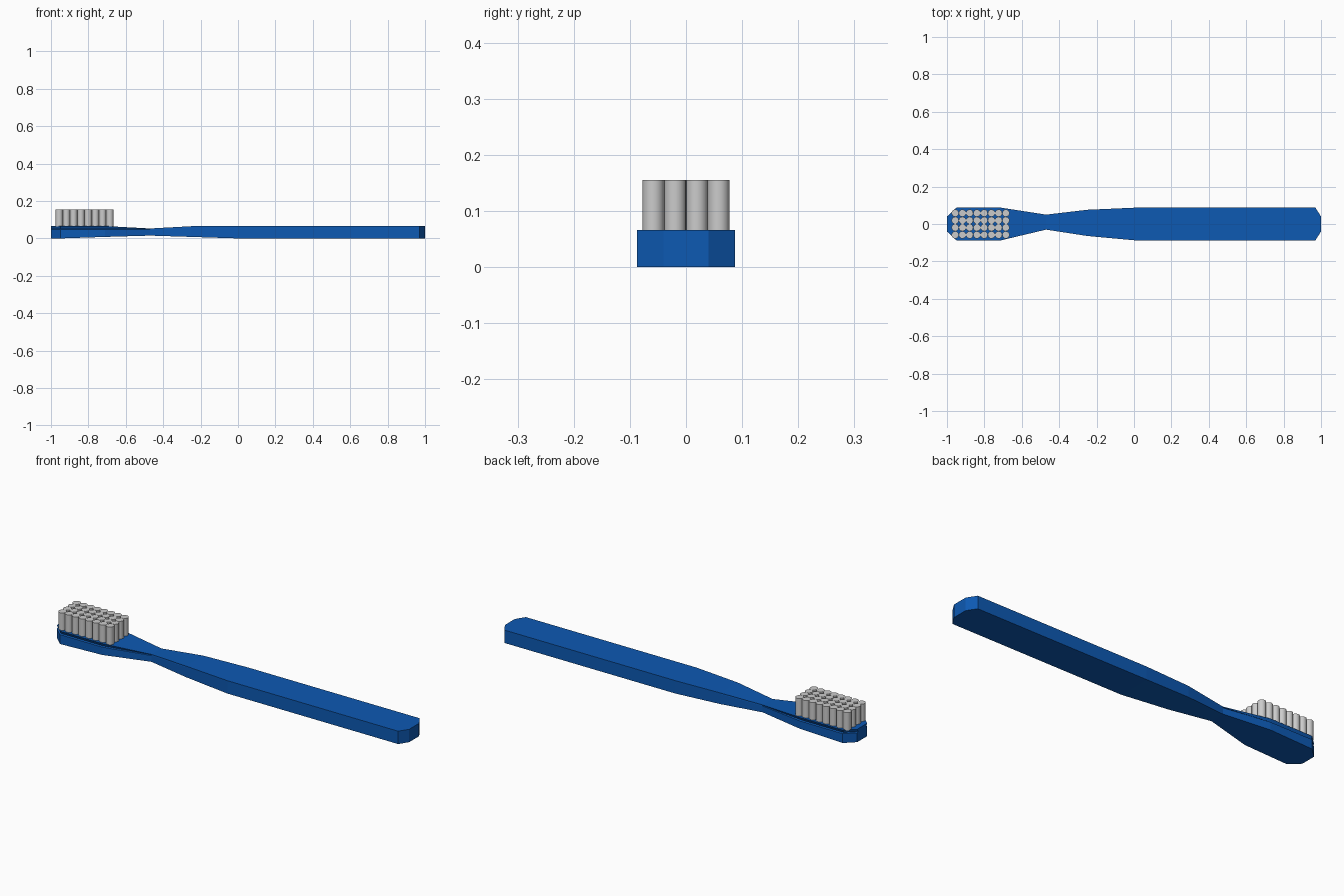
import bpy, bmesh, math

cube = bpy.data.objects.get("Cube")
if cube:
    bpy.data.objects.remove(cube)


def make_material(name, color):
    mat = bpy.data.materials.new(name)
    mat.use_nodes = True
    mat.diffuse_color = color
    mat.node_tree.nodes["Principled BSDF"].inputs["Base Color"].default_value = color
    return mat


def finish(bm, name, mat):
    bmesh.ops.recalc_face_normals(bm, faces=bm.faces)
    mesh = bpy.data.meshes.new(name)
    bm.to_mesh(mesh)
    bm.free()
    mesh.materials.append(mat)
    obj = bpy.data.objects.new(name, mesh)
    bpy.context.collection.objects.link(obj)
    return obj


blue = make_material("blue plastic", (0.004, 0.1, 0.45, 1))
grey = make_material("light grey bristle", (0.6, 0.6, 0.6, 1))

# Handle, neck and head: x, y centre, half width, bottom, top, side groove depth
stations = [
    (-1.0, 0, 0.04, 0, 0.066, 0.008),
    (-0.95, 0, 0.087, 0, 0.066, 0.008),
    (-0.71, 0, 0.087, 0.008, 0.066, 0.008),
    (-0.47, 0.01, 0.04, 0.015, 0.053, 0.001),
    (-0.25, 0.006, 0.07, 0.008, 0.065, 0),
    (0, 0, 0.087, 0, 0.066, 0),
    (0.97, 0, 0.087, 0, 0.066, 0),
    (1.0, 0, 0.04, 0, 0.066, 0),
]
bm = bmesh.new()
rings = []
for x, yc, w, low, top, groove in stations:
    ledge = top - 0.018 if groove > 0.002 else top - 0.006
    side = [(w, low), (w, ledge), (w - groove, ledge + 0.003), (w, top)]
    section = side + [(-y, z) for y, z in reversed(side)]
    rings.append([bm.verts.new((x, yc + y, z)) for y, z in section])
for a, b in zip(rings, rings[1:]):
    for i in range(len(a)):
        j = (i + 1) % len(a)
        bm.faces.new((a[i], a[j], b[j], b[i]))
bm.faces.new(rings[0])
bm.faces.new(rings[-1])
finish(bm, "brush_handle", blue)

# Bristle tufts in a regular grid on the head
COLUMNS, ROWS, PITCH, RADIUS = 8, 4, 0.0387, 0.0195
BASE, TIP = 0.064, 0.155
bm = bmesh.new()
for col in range(COLUMNS):
    for row in range(ROWS):
        tuft = bmesh.ops.create_cone(
            bm, cap_ends=True, segments=16,
            radius1=RADIUS, radius2=RADIUS, depth=TIP - BASE)
        x = -0.956 + col * PITCH
        y = (row - (ROWS - 1) / 2) * PITCH
        bmesh.ops.translate(bm, verts=tuft["verts"], vec=(x, y, (BASE + TIP) / 2))
bristles = finish(bm, "bristles", grey)
bpy.ops.object.select_all(action="DESELECT")
bristles.select_set(True)
bpy.context.view_layer.objects.active = bristles
bpy.ops.object.shade_smooth_by_angle(angle=math.radians(40))
